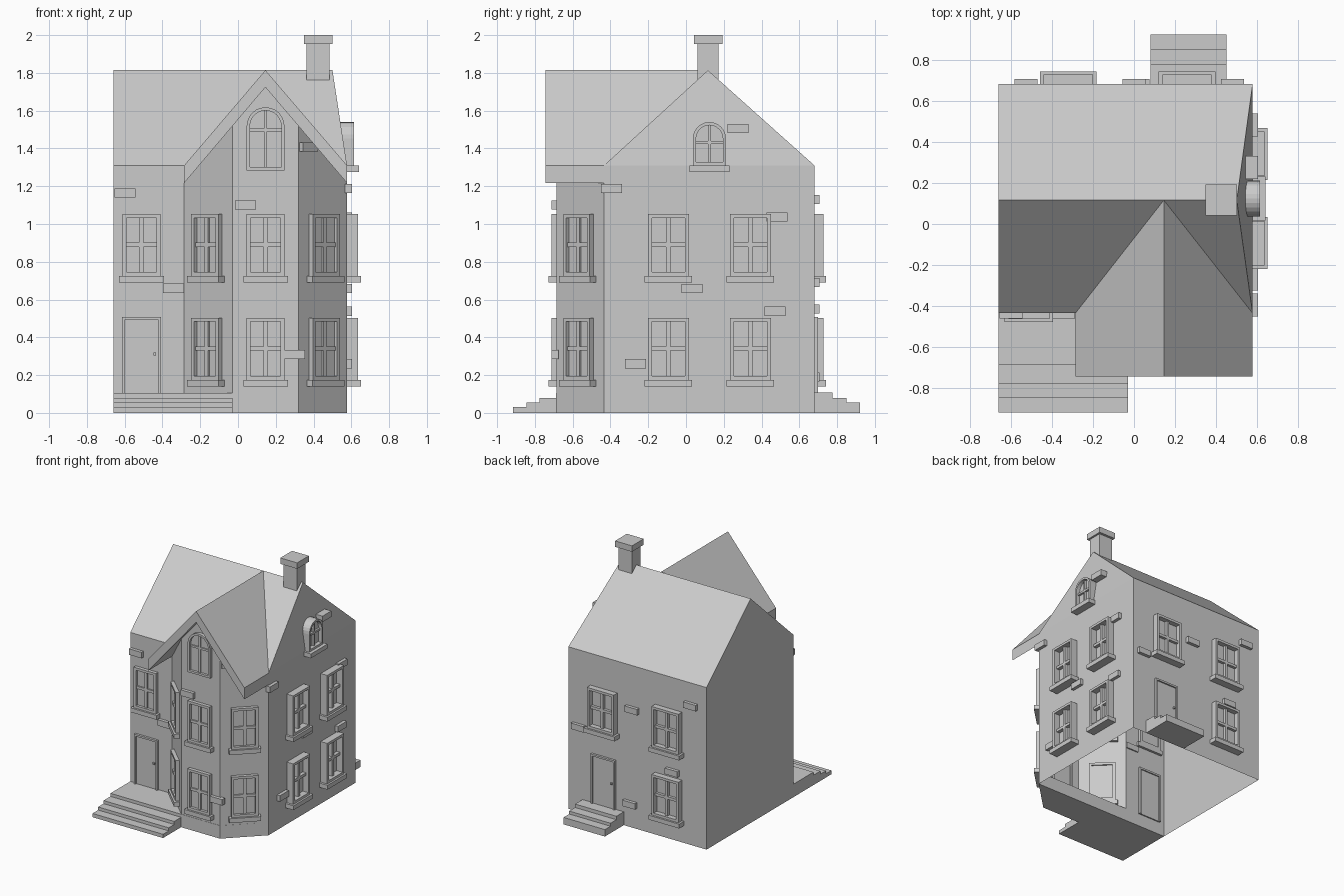
import bpy, bmesh, math
from mathutils import Vector

cube = bpy.data.objects.get("Cube")
if cube:
    bpy.data.objects.remove(cube, do_unlink=True)

grey = bpy.data.materials.new("stone_grey")
grey.use_nodes = True
grey.diffuse_color = (0.6, 0.6, 0.6, 1)
grey.node_tree.nodes["Principled BSDF"].inputs["Base Color"].default_value = (0.6, 0.6, 0.6, 1)


def finish(name, bm):
    bmesh.ops.remove_doubles(bm, verts=bm.verts, dist=0.0001)
    bmesh.ops.recalc_face_normals(bm, faces=bm.faces)
    mesh = bpy.data.meshes.new(name)
    bm.to_mesh(mesh)
    bm.free()
    mesh.materials.append(grey)
    bpy.context.collection.objects.link(bpy.data.objects.new(name, mesh))


def face(bm, *pts):
    bm.faces.new([bm.verts.new(p) for p in pts])


def prism(bm, a, b):
    """Solid between two matching outlines."""
    face(bm, *a)
    face(bm, *b)
    for i in range(len(a)):
        j = (i + 1) % len(a)
        face(bm, a[i], a[j], b[j], b[i])


class Wall:
    """Local frame on a wall: u along it, n outward, z up."""
    def __init__(self, x, y, ux, uy):
        self.o = Vector((x, y, 0))
        self.u = Vector((ux, uy, 0)).normalized()
        self.n = Vector((self.u.y, -self.u.x, 0))

    def at(self, u, n, z):
        return self.o + self.u * u + self.n * n + Vector((0, 0, z))

    def slab(self, bm, outline, n0, n1):
        prism(bm, [self.at(u, n0, z) for u, z in outline],
              [self.at(u, n1, z) for u, z in outline])

    def box(self, bm, u0, u1, z0, z1, n0, n1):
        self.slab(bm, [(u0, z0), (u1, z0), (u1, z1), (u0, z1)], n0, n1)


LEFT, RIGHT, FRONT, BACK = -0.66, 0.577, -0.434, 0.68
BAY_L, BAY_A, BAY_B, BAY_Y = -0.285, -0.028, 0.32, -0.685
MID, RIDGE_Y, RIDGE, EAVE = 0.145, 0.116, 1.814, 1.31
LOW_EAVE, LOW_RIDGE = 1.217, 1.724
RIDGE_R = 0.5

front = Wall(0, FRONT, 1, 0)
bay_front = Wall(0, BAY_Y, 1, 0)
bay_left = Wall((BAY_L + BAY_A) / 2, (FRONT + BAY_Y) / 2, BAY_A - BAY_L, BAY_Y - FRONT)
bay_right = Wall((RIGHT + BAY_B) / 2, (FRONT + BAY_Y) / 2, RIGHT - BAY_B, FRONT - BAY_Y)
side = Wall(RIGHT, 0, 0, 1)
back = Wall(0, BACK, -1, 0)

# Walls and main roof, open underneath
bm = bmesh.new()
ridge_l, ridge_r = (LEFT, RIDGE_Y, RIDGE), (RIDGE_R, RIDGE_Y, RIDGE)
valley = (MID, RIDGE_Y, RIDGE)


def upright(x0, y0, x1, y1, za=EAVE, zb=EAVE):
    face(bm, (x0, y0, 0), (x1, y1, 0), (x1, y1, zb), (x0, y0, za))


upright(LEFT, FRONT, BAY_L, FRONT)
upright(BAY_L, FRONT, BAY_A, BAY_Y, LOW_EAVE, 1.52)
upright(BAY_B, BAY_Y, RIGHT, FRONT, 1.52, LOW_EAVE)
upright(RIGHT, FRONT, RIGHT, BACK)
upright(RIGHT, BACK, LEFT, BACK)
upright(LEFT, BACK, LEFT, FRONT)
face(bm, (BAY_A, BAY_Y, 0), (BAY_B, BAY_Y, 0), (BAY_B, BAY_Y, 1.52),
     (MID, BAY_Y, LOW_RIDGE), (BAY_A, BAY_Y, 1.52))
face(bm, (LEFT, BACK, EAVE), (LEFT, FRONT, EAVE), ridge_l)
face(bm, (RIGHT, FRONT, EAVE), (RIGHT, BACK, EAVE), ridge_r)
face(bm, (RIGHT, BACK, EAVE), (LEFT, BACK, EAVE), ridge_l, valley, ridge_r)
face(bm, (LEFT, FRONT, EAVE), (BAY_L, FRONT, EAVE), valley, ridge_l)
face(bm, (RIGHT, FRONT, EAVE), ridge_r, valley)
finish("house_body", bm)

# Thick gabled roof over the bay, running back to the valleys
bm = bmesh.new()
profile = [(BAY_L, EAVE), (MID, RIDGE), (RIGHT, EAVE),
           (RIGHT, LOW_EAVE), (MID, LOW_RIDGE), (BAY_L, LOW_EAVE)]
near = [(x, -0.743, z) for x, z in profile]
far = [(x, RIDGE_Y if x == MID else FRONT, z) for x, z in profile]
for i in range(len(near)):
    j = (i + 1) % len(near)
    face(bm, near[i], near[j], far[j], far[i])
for ring in (near, far):
    face(bm, ring[0], ring[1], ring[4], ring[5])
    face(bm, ring[1], ring[2], ring[3], ring[4])
finish("bay_roof", bm)

# Chimney
bm = bmesh.new()
front.box(bm, 0.363, 0.485, 1.65, 1.955, -0.606, -0.494)
front.box(bm, 0.349, 0.5, 1.952, 2.0, -0.626, -0.476)
finish("chimney", bm)

# Front landing and steps
bm = bmesh.new()
plan = [(LEFT, FRONT), (LEFT, BAY_Y - 0.002), (BAY_B, BAY_Y - 0.002), (RIGHT, FRONT)]
prism(bm, [(x, y, 0) for x, y in plan], [(x, y, 0.105) for x, y in plan])
finish("front_landing", bm)
bm = bmesh.new()
for reach, top in ((0.09, 0.08), (0.16, 0.055), (0.232, 0.03)):
    bay_front.box(bm, LEFT, BAY_A, 0, top, 0, reach)
finish("front_steps", bm)

# Back steps
bm = bmesh.new()
for reach, top in ((0.095, 0.108), (0.17, 0.08), (0.242, 0.056)):
    back.box(bm, -0.45, -0.08, 0, top, 0, reach)
finish("back_steps", bm)


def sill(bm, wall, c, half, z, depth):
    wall.box(bm, c - half, c + half, z - 0.035, z, -0.02, depth)


def window(name, wall, c, z, half, depth):
    """Four-light window with raised frame and sill; z is the sill top."""
    bm = bmesh.new()
    top, t = z + 0.328, 0.02
    for s in (-1, 1):
        a, b = sorted((c + s * half, c + s * (half - t)))
        wall.box(bm, a, b, z, top, -0.02, depth)
    wall.box(bm, c - half + t, c + half - t, top - t, top, -0.02, depth)
    wall.box(bm, c - half + t, c + half - t, z, z + t, -0.02, depth)
    wall.box(bm, c - half + t, c + half - t, z + t, top - t, -0.01, 0.006)
    mid = z + 0.165
    wall.box(bm, c - 0.012, c + 0.012, z + t, top - t, 0, depth * 0.6)
    wall.box(bm, c - half + t, c + half - t, mid - 0.011, mid + 0.011, 0, depth * 0.6)
    sill(bm, wall, c, half + 0.018, z, depth + 0.015)
    finish(name, bm)


for level, z in (("lower", 0.175), ("upper", 0.725)):
    window(level + "_bay_front_window", bay_front, 0.146, z, 0.1, 0.028)
    window(level + "_bay_left_window", bay_left, 0, z, 0.1, 0.028)
    window(level + "_bay_right_window", bay_right, 0, z, 0.1, 0.028)
    window(level + "_side_window_front", side, -0.093, z, 0.108, 0.058)
    window(level + "_side_window_back", side, 0.341, z, 0.108, 0.058)
    window(level + "_back_window", back, 0.32, z, 0.12, 0.047)
window("upper_front_window", front, -0.511, 0.725, 0.1, 0.028)
window("upper_back_window_left", back, -0.258, 0.725, 0.12, 0.047)


def arch(c, half, z, spring):
    arc = [math.pi * i / 12 for i in range(13)]
    return [(c + half, z)] + [(c + half * math.cos(a), spring + half * math.sin(a))
                              for a in arc] + [(c - half, z)]


def arched_window(name, wall, c, half, z, spring, depth, sunk):
    bm = bmesh.new()
    t = 0.017
    outer = arch(c, half, z, spring)
    inner = arch(c, half - t, z + t, spring)
    n = len(outer)
    rings = [[wall.at(u, d, h) for u, h in loop]
             for loop, d in ((outer, sunk), (outer, depth), (inner, depth), (inner, sunk))]
    for k in range(4):
        a, b = rings[k], rings[(k + 1) % 4]
        for i in range(n):
            j = (i + 1) % n
            face(bm, a[i], a[j], b[j], b[i])
    wall.slab(bm, inner, sunk, 0.005)
    wall.box(bm, c - 0.008, c + 0.008, z + t, spring + half - t, 0, depth * 0.6)
    mid = spring - 0.02
    wall.box(bm, c - half + t, c + half - t, mid - 0.008, mid + 0.008, 0, depth * 0.6)
    if sunk < -0.03:
        sill(bm, wall, c, half + 0.018, z, depth + 0.027)
    finish(name, bm)


arched_window("bay_arched_window", bay_front, 0.146, 0.1, 1.284, 1.518, 0.025, -0.02)
arched_window("side_arched_window", side, 0.124, 0.088, 1.31, 1.452, 0.036, -0.045)


def door(name, wall, c, half, z, top, depth):
    bm = bmesh.new()
    t = 0.015
    wall.box(bm, c - half, c - half + t, z, top, -0.02, depth)
    wall.box(bm, c + half - t, c + half, z, top, -0.02, depth)
    wall.box(bm, c - half + t, c + half - t, top - t, top, -0.02, depth)
    wall.box(bm, c - half + t, c + half - t, z, top - t, -0.01, 0.006)
    wall.box(bm, c + half - 0.04, c + half - 0.026, z + 0.2, z + 0.214, 0, 0.02)
    finish(name, bm)


door("front_door", front, -0.511, 0.104, 0.105, 0.507, 0.018)
door("back_door", back, -0.258, 0.108, 0.105, 0.507, 0.018)

# Raised bricks: wall, centre along the wall, centre height
bricks = [(front, -0.598, 1.165), (front, -0.342, 0.66),
          (bay_front, 0.04, 1.1), (bay_front, 0.3, 0.31), (bay_right, -0.115, 1.407),
          (side, 0.275, 1.505), (side, -0.395, 1.188), (side, 0.482, 1.038),
          (side, 0.032, 0.658), (side, 0.472, 0.538), (side, -0.268, 0.26),
          (back, 0, 0.957), (back, 0.525, 1.13), (back, 0.36, 0.55),
          (back, -0.02, 0.19), (back, -0.48, 0.69)]
for wall, c, z in bricks:
    bm = bmesh.new()
    inset = -0.06 if z > 1.45 else -0.01
    wall.box(bm, c - 0.056, c + 0.056, z - 0.024, z + 0.024, inset, 0.026)
    finish("wall_brick", bm)
